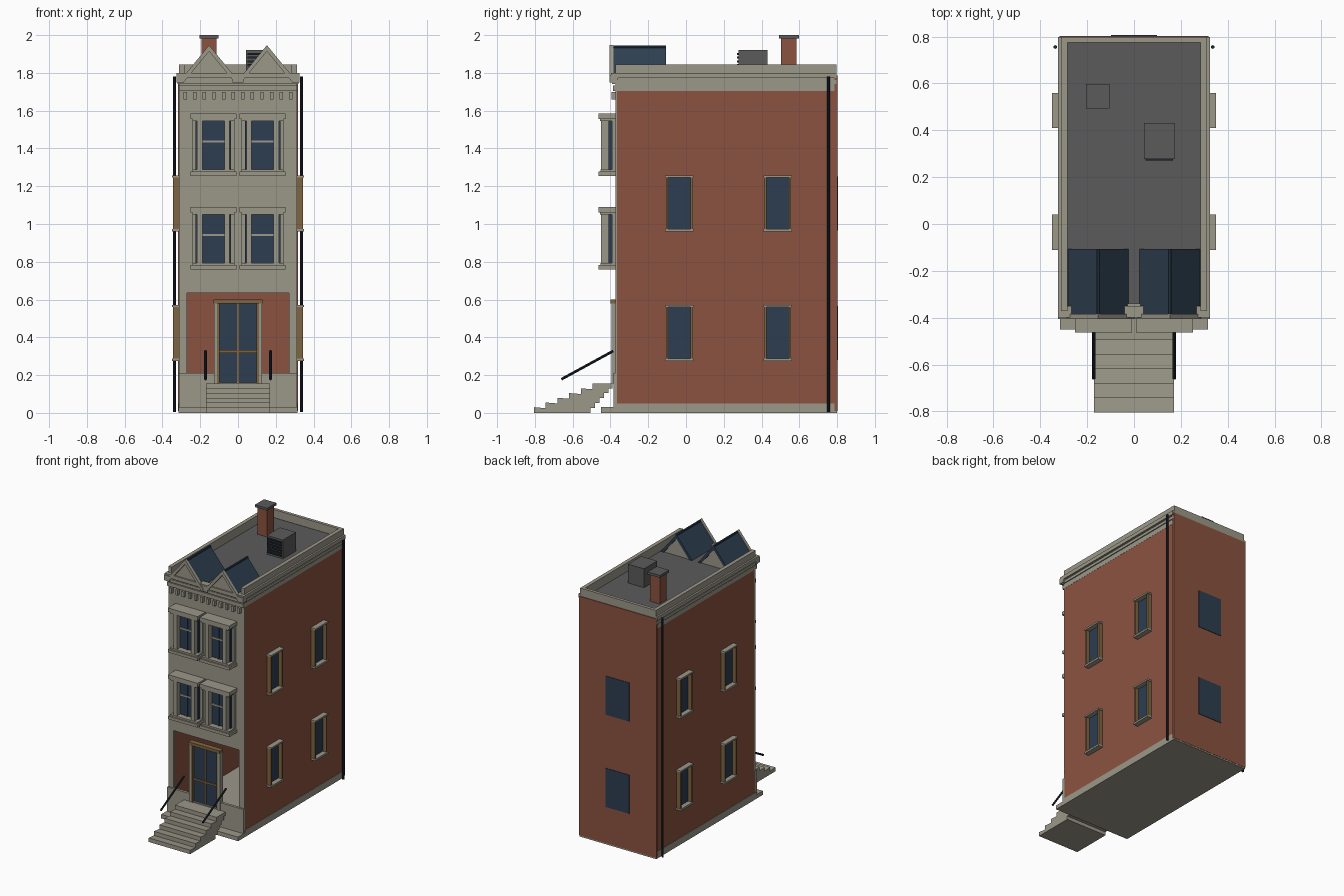
import bpy
import bmesh
from mathutils import Vector

cube = bpy.data.objects.get("Cube")
if cube:
    bpy.data.objects.remove(cube, do_unlink=True)


def material(name, rgb):
    m = bpy.data.materials.new(name)
    m.use_nodes = True
    m.diffuse_color = (*rgb, 1)
    bsdf = next(n for n in m.node_tree.nodes if n.type == 'BSDF_PRINCIPLED')
    bsdf.inputs["Base Color"].default_value = (*rgb, 1)
    return m


STONE = material("stone", (.33, .31, .25))
BRICK = material("brick", (.26, .086, .052))
GLASS = material("blue glass", (.026, .047, .08))
SLATE = material("blue slate", (.026, .05, .08))
ROOF = material("grey roofing", (.105, .105, .105))
WOOD = material("ochre wood", (.21, .13, .055))
IRON = material("dark iron", (.013, .02, .03))


def finish(name, bm, mat):
    bmesh.ops.recalc_face_normals(bm, faces=bm.faces)
    me = bpy.data.meshes.new(name)
    bm.to_mesh(me)
    bm.free()
    me.materials.append(mat)
    ob = bpy.data.objects.new(name, me)
    bpy.context.collection.objects.link(ob)
    return ob


def box(name, mat, x, y, z):
    """Box from (low, high) ranges along each axis."""
    bm = bmesh.new()
    bmesh.ops.create_cube(bm, size=1)
    for v in bm.verts:
        v.co = [r[0] if c < 0 else r[1] for c, r in zip(v.co, (x, y, z))]
    return finish(name, bm, mat)


def pair(name, mat, x, y, z):
    """Box and its mirror image across x = 0."""
    box(name + "_left", mat, x, y, z)
    box(name + "_right", mat, (-x[1], -x[0]), y, z)


def prism(name, mat, points, axis, low, high):
    """Extrude a profile along x (points are y, z) or along y (points are x, z)."""
    bm = bmesh.new()
    place = (lambda a, b: (low, a, b)) if axis == 'x' else (lambda a, b: (a, low, b))
    face = bm.faces.new([bm.verts.new(place(a, b)) for a, b in points])
    ext = bmesh.ops.extrude_face_region(bm, geom=[face])
    move = Vector((high - low, 0, 0) if axis == 'x' else (0, high - low, 0))
    bmesh.ops.translate(bm, vec=move, verts=[v for v in ext["geom"] if isinstance(v, bmesh.types.BMVert)])
    return finish(name, bm, mat)


def rod(name, mat, a, b, radius):
    a, b = Vector(a), Vector(b)
    bm = bmesh.new()
    bmesh.ops.create_cone(bm, cap_ends=True, segments=8, radius1=radius, radius2=radius, depth=(b - a).length)
    turn = (b - a).to_track_quat('Z', 'Y')
    for v in bm.verts:
        v.co = turn @ v.co + (a + b) / 2
    return finish(name, bm, mat)


# Brick shell, hollow behind the entrance
pair("brick_side_wall", BRICK, (.3, .312), (-.365, .795), (.05, 1.715))
box("brick_back_wall", BRICK, (-.318, .318), (.785, .802), (.01, 1.785))

# Base slab and front plinth
box("base_slab", STONE, (-.316, .316), (-.37, .8), (0, .05))
box("front_kerb", STONE, (-.316, .316), (-.45, -.37), (0, .03))
pair("plinth", STONE, (.12, .313), (-.385, -.365), (.03, .21))
box("plinth_under_door", STONE, (-.12, .12), (-.385, -.365), (.03, .16))

# Stone front with a wide opening for the entrance
pair("facade_pier", STONE, (.27, .312), (-.372, -.355), (.21, .635))
box("facade_upper", STONE, (-.312, .312), (-.372, -.355), (.635, 1.8))

# Bay windows
for z in (.76, 1.255):
    for c in (-.13, .13):
        box("bay_sill", STONE, (c - .122, c + .122), (-.462, -.37), (z, z + .022))
        box("bay_sill_step", STONE, (c - .112, c + .112), (-.452, -.37), (z + .022, z + .034))
        box("bay_lintel", STONE, (c - .122, c + .122), (-.462, -.37), (z + .302, z + .33))
        box("bay_lintel_step", STONE, (c - .112, c + .112), (-.455, -.37), (z + .29, z + .302))
        box("bay_glass", GLASS, (c - .094, c + .094), (-.41, -.37), (z + .034, z + .29))
        box("bay_transom", STONE, (c - .06, c + .06), (-.417, -.405), (z + .176, z + .187))
        box("bay_mullion", GLASS, (c - .006, c + .006), (-.416, -.405), (z + .034, z + .29))
        for s in (-1, 1):
            post = sorted((c + s * .058, c + s * .086))
            jamb = sorted((c + s * .094, c + s * .112))
            box("bay_post", STONE, post, (-.45, -.405), (z + .034, z + .29))
            box("bay_jamb", STONE, jamb, (-.392, -.37), (z + .034, z + .29))

# Front door
pair("door_stone_post", STONE, (.11, .127), (-.395, -.36), (.155, .578))
pair("door_frame_post", WOOD, (.099, .111), (-.392, -.36), (.155, .578))
box("door_head", WOOD, (-.13, .13), (-.4, -.36), (.578, .6))
box("door_glass", GLASS, (-.1, .1), (-.375, -.365), (.155, .58))
box("door_rail", WOOD, (-.1, .1), (-.384, -.374), (.318, .332))
box("door_mullion", WOOD, (-.004, .004), (-.382, -.374), (.155, .578))

# Steps with a stepped underside
profile = []
for i in range(6):
    y = -.805 + i * .062
    profile += [(y, .025 * i), (y, .03 + .025 * i)]
profile[0] = (-.805, 0)
profile += [(-.39, .155), (-.39, .13)]
for i in range(5):
    y = -.41 - i * .024
    profile += [(y, .13 - .026 * i), (y, .104 - .026 * i)]
prism("front_steps", STONE, profile, 'x', -.17, .17)
for s in (-1, 1):
    rod("handrail", IRON, (s * .172, -.66, .178), (s * .172, -.385, .328), .007)
    rod("drainpipe", IRON, (s * .336, .755, .005), (s * .336, .755, 1.78), .008)

# Windows on both sides
for z in (.28, .965):
    for c in (-.035, .485):
        pair("side_glass", GLASS, (.31, .315), (c - .065, c + .065), (z, z + .285))
        pair("side_lintel", STONE, (.31, .35), (c - .075, c + .075), (z + .28, z + .292))
        pair("side_sill", STONE, (.31, .35), (c - .075, c + .075), (z - .006, z + .008))
        for s in (-1, 1):
            pair("side_frame", WOOD, (.31, .344), sorted((c + s * .06, c + s * .071)), (z + .008, z + .28))
    box("back_glass", GLASS, (-.098, .098), (.8, .806), (z, z + .287))

# Dentils below the cornice
for i in range(12):
    x = -.28 + i * .56 / 11
    box("dentil", STONE, (x - .009, x + .009), (-.395, -.37), (1.66, 1.7))

# Parapet, cornice bands and flat roof
pair("parapet_side", STONE, (.284, .312), (-.372, .796), (1.71, 1.845))
box("parapet_back", STONE, (-.31, .31), (.774, .797), (1.785, 1.845))
box("parapet_front", STONE, (-.31, .31), (-.372, -.35), (1.71, 1.8))
for low, high, out in ((1.705, 1.733, .006), (1.742, 1.763, .012), (1.772, 1.8, .018)):
    pair("cornice_side", STONE, (.3, .307 + out), (-.38 - out, .798), (low, high))
    box("cornice_front", STONE, (-.307 - out, .307 + out), (-.38 - out, -.365), (low, high))
box("flat_roof", ROOF, (-.29, .29), (-.36, .785), (1.74, 1.78))

# Twin gables
for c in (-.153, .153):
    def chevron(half, top, thick):
        foot = 1.755
        return [(c - half, foot), (c, top), (c + half, foot), (c + half - .026, foot),
                (c, top - thick), (c - half + .026, foot)]
    prism("gable_body", STONE, [(c - .135, 1.75), (c, 1.918), (c + .135, 1.75)], 'y', -.388, -.112)
    prism("gable_slates", SLATE, chevron(.15, 1.938, .03), 'y', -.385, -.106)
    prism("gable_trim", STONE, chevron(.157, 1.947, .033), 'y', -.405, -.383)
    rod("gable_ridge", SLATE, (c, -.385, 1.936), (c, -.106, 1.936), .008)
box("gable_valley_block", STONE, (-.028, .028), (-.4, -.34), (1.75, 1.79))
pair("gable_corner_block", STONE, (.285, .325), (-.405, -.36), (1.75, 1.79))

# Chimney
box("chimney_stack", BRICK, (-.194, -.114), (.503, .585), (1.77, 1.985))
box("chimney_cap", ROOF, (-.205, -.104), (.492, .598), (1.982, 2))

# Rooftop vent with louvres
box("roof_vent", ROOF, (.042, .174), (.278, .432), (1.77, 1.92))
for i in range(6):
    z = 1.795 + i * .02
    box("vent_louvre", IRON, (.05, .166), (.27, .28), (z, z + .011))
